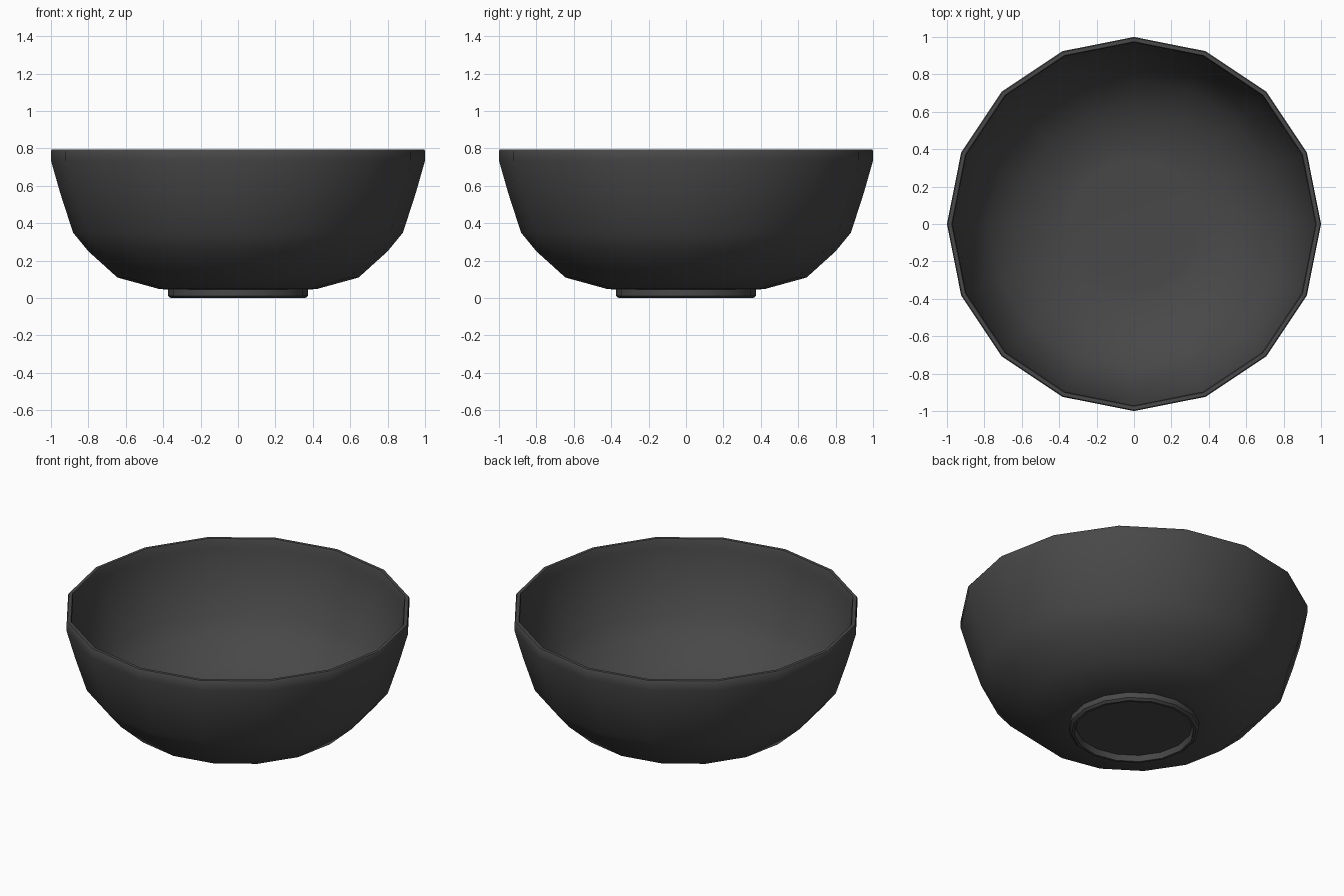
import bpy, bmesh, math

if "Cube" in bpy.data.objects:
    bpy.data.objects.remove(bpy.data.objects["Cube"])

SIDES = 16

dark = bpy.data.materials.new("dark_glaze")
dark.diffuse_color = (0.065, 0.065, 0.067, 1)
dark.use_nodes = True
dark.node_tree.nodes["Principled BSDF"].inputs["Base Color"].default_value = dark.diffuse_color


def lathe(name, profile, angle=35):
    """Spin an (r, z) profile round z; points with r = 0 become poles."""
    bm = bmesh.new()
    rings = []
    for r, z in profile:
        n = SIDES if r > 0 else 1
        rings.append([bm.verts.new((r * math.cos(2 * math.pi * i / SIDES),
                                    r * math.sin(2 * math.pi * i / SIDES), z))
                      for i in range(n)])
    for a, b in zip(rings, rings[1:]):
        for i in range(SIDES):
            j = (i + 1) % SIDES
            quad = [a[i % len(a)], a[j % len(a)], b[j % len(b)], b[i % len(b)]]
            bm.faces.new(list(dict.fromkeys(quad)))
    bmesh.ops.recalc_face_normals(bm, faces=bm.faces)
    mesh = bpy.data.meshes.new(name)
    bm.to_mesh(mesh)
    bm.free()
    mesh.materials.append(dark)
    obj = bpy.data.objects.new(name, mesh)
    bpy.context.collection.objects.link(obj)
    bpy.context.view_layer.objects.active = obj
    obj.select_set(True)
    bpy.ops.object.shade_smooth_by_angle(angle=math.radians(angle))
    obj.select_set(False)
    return obj


# Bowl with foot ring: underside recess, foot, outer wall, rim, inner wall, floor
lathe("bowl", [
    (0, 0.035), (0.335, 0.035), (0.345, 0.0), (0.36, 0.0), (0.375, 0.012),
    (0.375, 0.046), (0.42, 0.048), (0.645, 0.11), (0.80, 0.25), (0.882, 0.35),
    (0.95, 0.56), (1.0, 0.735), (1.0, 0.787), (0.995, 0.795),
    (0.975, 0.795), (0.97, 0.785), (0.97, 0.735), (0.92, 0.56), (0.853, 0.365),
    (0.775, 0.27), (0.63, 0.14), (0.41, 0.08), (0.345, 0.075), (0, 0.075),
])
